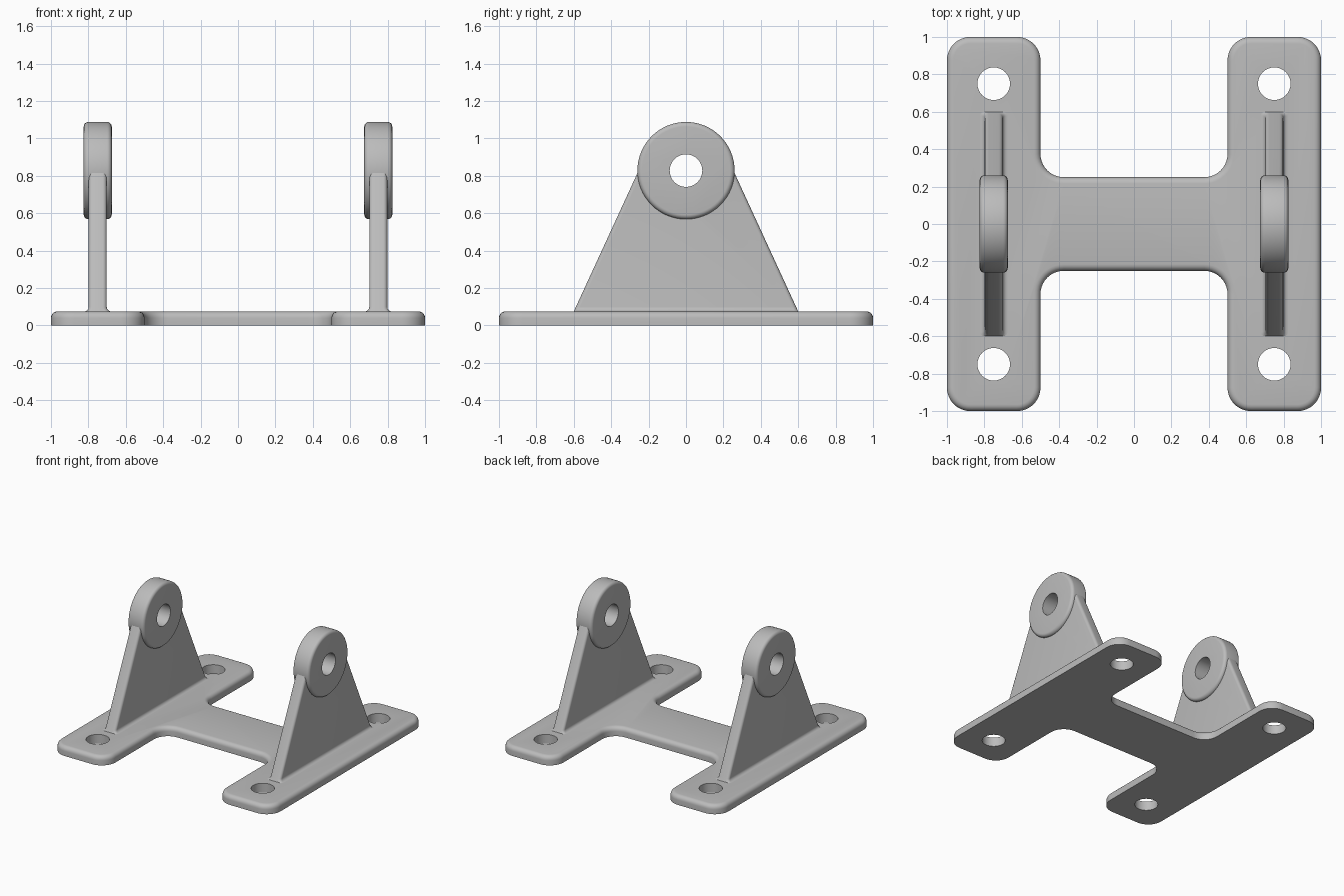
import bpy, bmesh
from math import sin, cos, pi, radians, sqrt
from mathutils import Matrix, Vector

if "Cube" in bpy.data.objects:
    bpy.data.objects.remove(bpy.data.objects["Cube"], do_unlink=True)

PLATE_T = 0.075
PIN_Z, PIN_R = 0.828, 0.26
HOLE_R = 0.087
SIDE_X = 0.75

steel = bpy.data.materials.new("grey_metal")
steel.use_nodes = True
grey = (0.5, 0.5, 0.5, 1)
steel.diffuse_color = grey
steel.node_tree.nodes["Principled BSDF"].inputs["Base Color"].default_value = grey


def make_object(name, bm):
    bmesh.ops.recalc_face_normals(bm, faces=bm.faces)
    mesh = bpy.data.meshes.new(name)
    bm.to_mesh(mesh)
    bm.free()
    mesh.materials.append(steel)
    obj = bpy.data.objects.new(name, mesh)
    bpy.context.collection.objects.link(obj)
    return obj


def cylinder(radius, depth, location, axis="Z"):
    bm = bmesh.new()
    turn = Matrix.Rotation(pi / 2, 4, "Y") if axis == "X" else Matrix()
    bmesh.ops.create_cone(bm, cap_ends=True, segments=64, radius1=radius, radius2=radius,
                          depth=depth, matrix=Matrix.Translation(location) @ turn)
    return bm


def drill(obj, location, axis):
    cutter = make_object("cutter", cylinder(HOLE_R, 0.5, location, axis))
    cutter.hide_render = True
    mod = obj.modifiers.new("hole", "BOOLEAN")
    mod.operation, mod.solver, mod.object = "DIFFERENCE", "EXACT", cutter
    bpy.context.view_layer.objects.active = obj
    bpy.ops.object.modifier_apply(modifier=mod.name)
    bpy.data.objects.remove(cutter, do_unlink=True)


def smooth(obj):
    bpy.ops.object.select_all(action="DESELECT")
    obj.select_set(True)
    bpy.context.view_layer.objects.active = obj
    bpy.ops.object.shade_smooth_by_angle(angle=radians(35))


# H-shaped base plate with rounded corners and a rounded top rim
quarter = [(0.5, 0.25), (0.5, 1), (1, 1)]
right = quarter + [(x, -y) for x, y in reversed(quarter)]
outline = right + [(-x, -y) for x, y in right]
bm = bmesh.new()
face = bm.faces.new([bm.verts.new((x, y, 0)) for x, y in outline])
up = bmesh.ops.extrude_face_region(bm, geom=[face])["geom"]
bmesh.ops.translate(bm, vec=(0, 0, PLATE_T), verts=[v for v in up if isinstance(v, bmesh.types.BMVert)])
bmesh.ops.recalc_face_normals(bm, faces=bm.faces)
uprights = [e for e in bm.edges if abs(e.verts[0].co.z - e.verts[1].co.z) > 0.01]
bmesh.ops.bevel(bm, geom=uprights, offset=0.125, segments=10, profile=0.5, affect="EDGES")
rim = [e for e in bm.edges if all(v.co.z > PLATE_T - 0.001 for v in e.verts)]
bmesh.ops.bevel(bm, geom=rim, offset=0.035, segments=5, profile=0.5, affect="EDGES")
base = make_object("base_plate", bm)
for sx in (-1, 1):
    for sy in (-1, 1):
        drill(base, Vector((sx * SIDE_X, sy * 0.75, 0)), "Z")
smooth(base)


# Upright web: rounded rectangles stacked from a flared foot up to the boss
def web_ring(bm, x, z):
    flare = 0.025
    rise = min(max(z - PLATE_T, 0), flare)
    half_w = 0.048 + flare - sqrt(flare ** 2 - (flare - rise) ** 2)
    half_l = 0.6 - 0.46 * (z - PLATE_T)
    r, ring = 0.022, []
    for corner, (sx, sy) in enumerate([(1, 1), (-1, 1), (-1, -1), (1, -1)]):
        for i in range(6):
            a = (corner + i / 5) * pi / 2
            ring.append(bm.verts.new((x + sx * (half_w - r) + r * cos(a),
                                      sy * (half_l - r) + r * sin(a), z)))
    return ring


for side, sx in (("right", -1), ("left", 1)):
    x = sx * SIDE_X
    bm = bmesh.new()
    foot = [PLATE_T + 0.025 * (1 - cos(i * pi / 12)) for i in range(7)]
    rings = [web_ring(bm, x, z) for z in [PLATE_T - 0.01] + foot + [PIN_Z + 0.01]]
    for low, high in zip(rings, rings[1:]):
        for i in range(len(low)):
            j = (i + 1) % len(low)
            bm.faces.new((low[i], low[j], high[j], high[i]))
    bm.faces.new(rings[0])
    bm.faces.new(rings[-1])
    web = make_object(side + "_web", bm)

    # Pin boss with rounded rims
    bm = cylinder(PIN_R, 0.15, Vector((x, 0, PIN_Z)), "X")
    rims = [e for e in bm.edges if abs(e.verts[0].co.x - e.verts[1].co.x) < 0.01]
    bmesh.ops.bevel(bm, geom=rims, offset=0.025, segments=5, profile=0.5, affect="EDGES")
    boss = make_object(side + "_pin_boss", bm)

    for part in (web, boss):
        drill(part, Vector((x, 0, PIN_Z)), "X")
        smooth(part)
